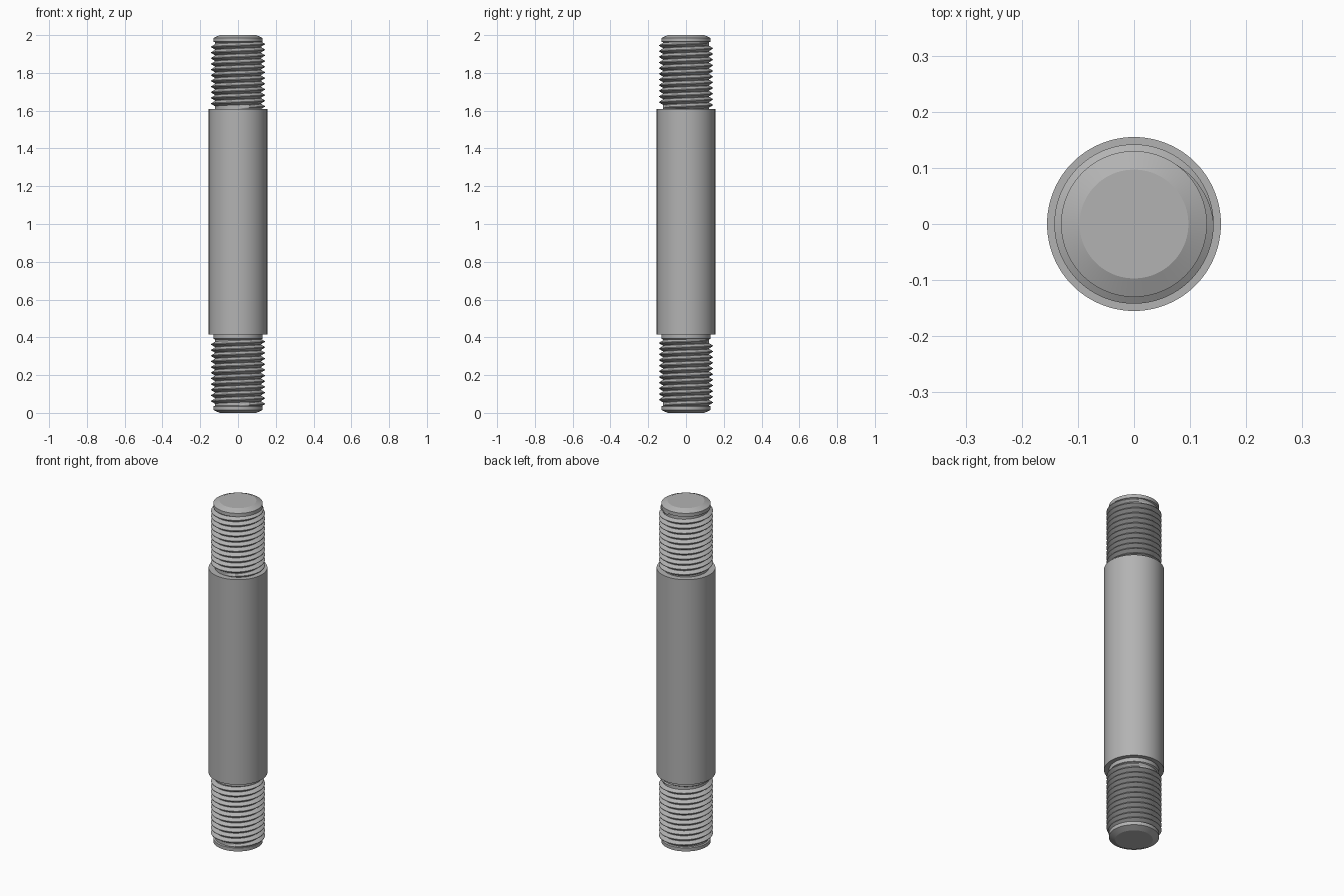
import bpy, bmesh, math
from mathutils import Matrix

if "Cube" in bpy.data.objects:
    bpy.data.objects.remove(bpy.data.objects["Cube"])

SIDES = 96
PITCH = 0.03
ROOT, CREST, COLLAR = 0.122, 0.142, 0.13

steel = bpy.data.materials.new("grey_steel")
steel.use_nodes = True
steel.diffuse_color = (0.45, 0.45, 0.45, 1)
steel.node_tree.nodes["Principled BSDF"].inputs["Base Color"].default_value = (0.45, 0.45, 0.45, 1)


def finish(name, bm):
    bmesh.ops.recalc_face_normals(bm, faces=bm.faces)
    mesh = bpy.data.meshes.new(name)
    bm.to_mesh(mesh)
    bm.free()
    mesh.materials.append(steel)
    obj = bpy.data.objects.new(name, mesh)
    bpy.context.collection.objects.link(obj)
    bpy.ops.object.select_all(action="DESELECT")
    obj.select_set(True)
    bpy.context.view_layer.objects.active = obj
    bpy.ops.object.shade_smooth_by_angle(angle=math.radians(20))
    return obj


def lathe(name, profile):
    """Revolve (radius, height) points into a closed solid."""
    bm = bmesh.new()
    rings = []
    for r, z in profile:
        circle = bmesh.ops.create_circle(bm, segments=SIDES, radius=r,
                                         matrix=Matrix.Translation((0, 0, z)))
        rings.append(circle["verts"])
    for low, high in zip(rings, rings[1:]):
        for i in range(SIDES):
            j = (i + 1) % SIDES
            bm.faces.new((low[i], low[j], high[j], high[i]))
    bm.faces.new(rings[0])
    bm.faces.new(rings[-1])
    return finish(name, bm)


def thread(name, z_low, z_high):
    """Sweep a V-shaped tooth along a right-handed helix, fading at both ends."""
    bm = bmesh.new()
    start, end = z_low + PITCH / 2, z_high - PITCH / 2
    steps = round((end - start) / PITCH * SIDES)
    fade = SIDES / 4
    previous = None
    for i in range(steps + 1):
        a = math.tau * i / SIDES - math.pi / 2
        z = start + PITCH * i / SIDES
        grow = min(1, i / fade, (steps - i) / fade)
        tip = ROOT + (CREST - ROOT) * grow
        base = ROOT - 0.004
        tooth = [(base, -0.55), (tip, -0.06), (tip, 0.06), (base, 0.55)]
        ring = [bm.verts.new((r * math.cos(a), r * math.sin(a), z + h * PITCH))
                for r, h in tooth]
        if previous:
            for k in range(len(tooth) - 1):
                bm.faces.new((previous[k], ring[k], ring[k + 1], previous[k + 1]))
        else:
            bm.faces.new(ring)
        previous = ring
    bm.faces.new(previous)
    return finish(name, bm)


# Plain middle section
lathe("shank", [(0.155, 0.415), (0.155, 1.61)])

# Threaded ends: core with chamfered tip, then helical ridge
lathe("lower_core", [(0.097, 0), (COLLAR, 0.015), (COLLAR, 0.035), (ROOT, 0.038),
                     (ROOT, 0.388), (COLLAR, 0.393), (COLLAR, 0.43)])
thread("lower_thread", 0.025, 0.4)
lathe("upper_core", [(ROOT, 1.6), (ROOT, 1.962), (COLLAR, 1.965), (COLLAR, 1.985), (0.097, 2)])
thread("upper_thread", 1.6, 1.975)
